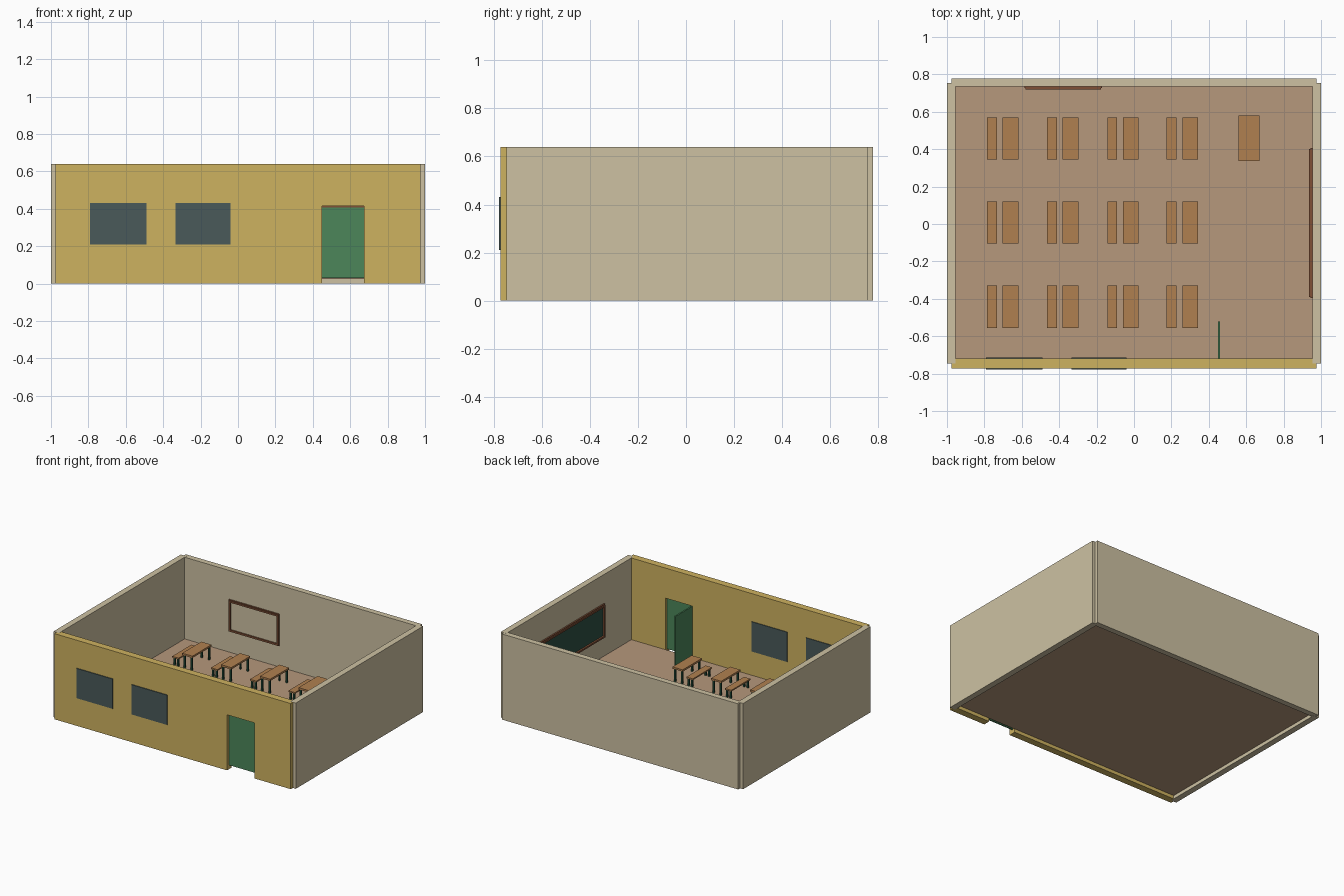
import bpy, bmesh
from mathutils import Vector

if "Cube" in bpy.data.objects:
    bpy.data.objects.remove(bpy.data.objects["Cube"], do_unlink=True)


def material(name, rgb):
    linear = [((c / 255 + 0.055) / 1.055) ** 2.4 for c in rgb] + [1]
    m = bpy.data.materials.new(name)
    m.use_nodes = True
    m.diffuse_color = linear
    m.node_tree.nodes["Principled BSDF"].inputs["Base Color"].default_value = linear
    return m


ochre = material("ochre paint", (206, 178, 96))
beige = material("beige plaster", (205, 193, 162))
clay = material("clay floor", (182, 152, 124))
wood = material("desk wood", (176, 128, 80))
brown = material("brown frame", (128, 80, 54))
green = material("green door", (76, 134, 90))
glass = material("dark glass", (74, 90, 90))
slate = material("green slate", (46, 80, 68))
metal = material("dark green metal", (34, 78, 58))


def finish(name, bm, mat):
    bmesh.ops.recalc_face_normals(bm, faces=bm.faces)
    mesh = bpy.data.meshes.new(name)
    bm.to_mesh(mesh)
    bm.free()
    mesh.materials.append(mat)
    obj = bpy.data.objects.new(name, mesh)
    bpy.context.collection.objects.link(obj)
    return obj


def add_box(bm, x, y, z):
    """Box from three (low, high) ranges."""
    verts = bmesh.ops.create_cube(bm, size=1)["verts"]
    for v in verts:
        v.co = [lo + (hi - lo) * (c + 0.5) for c, (lo, hi) in zip(v.co, (x, y, z))]


def boxes(name, mat, *ranges):
    bm = bmesh.new()
    for r in ranges:
        add_box(bm, *r)
    return finish(name, bm, mat)


FLOOR, TOP = 0.03, 0.64
DOOR = (0.45, 0.675)

# Walls: the side walls stand slightly proud of the front and back ones
for side, s in (("left", 1), ("right", -1)):
    boxes(side + "_wall", beige, (sorted((s * 0.955, s)), (-0.747, 0.755), (0, TOP)))
boxes("back_wall", beige, ((-0.976, 0.976), (0.735, 0.778), (0.0005, TOP - 0.0005)))

# Front wall: an outline with a door notch, extruded to its thickness
bm = bmesh.new()
low, high = 0.0005, TOP - 0.0005
outline = [(-0.976, low), (DOOR[0], low), (DOOR[0], 0.415), (DOOR[1], 0.415),
           (DOOR[1], low), (0.976, low), (0.976, high), (-0.976, high)]
face = bm.faces.new([bm.verts.new((x, -0.772, z)) for x, z in outline])
new = bmesh.ops.extrude_face_region(bm, geom=[face])["geom"]
bmesh.ops.translate(bm, vec=Vector((0, 0.052, 0)),
                    verts=[g for g in new if isinstance(g, bmesh.types.BMVert)])
finish("front_wall", bm, ochre)

# Thin raised floor
boxes("floor", clay, ((-0.956, 0.956), (-0.722, 0.737), (FLOOR - 0.004, FLOOR)))

# Windows show on both faces of the front wall
for i, x in enumerate(((-0.79, -0.49), (-0.335, -0.04))):
    boxes(f"window_{i + 1}", glass, (x, (-0.778, -0.715), (0.21, 0.432)))

# Door panel in the opening, brown head strip, and a leaf swung inside
boxes("door_panel", green, (DOOR, (-0.748, -0.738), (FLOOR, 0.408)))
boxes("door_head", brown, (DOOR, (-0.748, -0.738), (0.408, 0.415)))
boxes("open_door_leaf", green, ((0.45, 0.461), (-0.722, -0.52), (FLOOR, 0.415)))


def board(name, mat, width, height, depth):
    """Stepped frame around a panel, built facing -y with its back at y = 0."""
    bm = bmesh.new()
    for inset, bar, d in ((0, 0.017, depth * 0.6), (0.005, 0.012, depth)):
        w, h = width / 2 - inset, height / 2 - inset
        for s in (-1, 1):
            add_box(bm, (-w, w), (-d, 0), sorted((s * h, s * (h - bar))))
            add_box(bm, sorted((s * w, s * (w - bar))), (-d, 0), (bar - h, h - bar))
    frame = finish(name + "_frame", bm, brown)
    w, h = width / 2 - 0.01, height / 2 - 0.01
    panel = boxes(name + "_panel", mat, ((-w, w), (-depth * 0.35, 0), (-h, h)))
    return frame, panel


# Notice board on the back wall, chalkboard on the left wall
for part in board("notice_board", beige, 0.415, 0.238, 0.016):
    part.location = (-0.378, 0.736, 0.307)
for part in board("chalkboard", slate, 0.8, 0.25, 0.02):
    part.location = (0.956, 0.005, 0.3)
    part.rotation_euler.z = -1.5707963


def table(name, x, y, top, thick, leg=0.012):
    """Slab on four square legs."""
    boxes(name + "_top", wood, (x, y, (top - thick, top)))
    gap = 0.006
    xs = [(x[0] + gap, x[0] + gap + leg), (x[1] - gap - leg, x[1] - gap)]
    ys = [(y[0] + gap, y[0] + gap + leg), (y[1] - gap - leg, y[1] - gap)]
    boxes(name + "_legs", metal,
          *[(a, b, (FLOOR - 0.002, top - thick)) for a in xs for b in ys])


# Three rows of four desks, each with a bench behind
for r, y in enumerate((-0.555, -0.105, 0.345)):
    for c, x in enumerate((-0.785, -0.465, -0.143, 0.175)):
        tag = f"{r + 1}_{c + 1}"
        span = (y, y + 0.225)
        table("bench_" + tag, (x, x + 0.053), span, 0.095, 0.01)
        table("desk_" + tag, (x + 0.083, x + 0.167), span, 0.14, 0.014)

# Teacher's desk
table("teacher_desk", (0.56, 0.672), (0.338, 0.58), 0.16, 0.016, 0.014)
